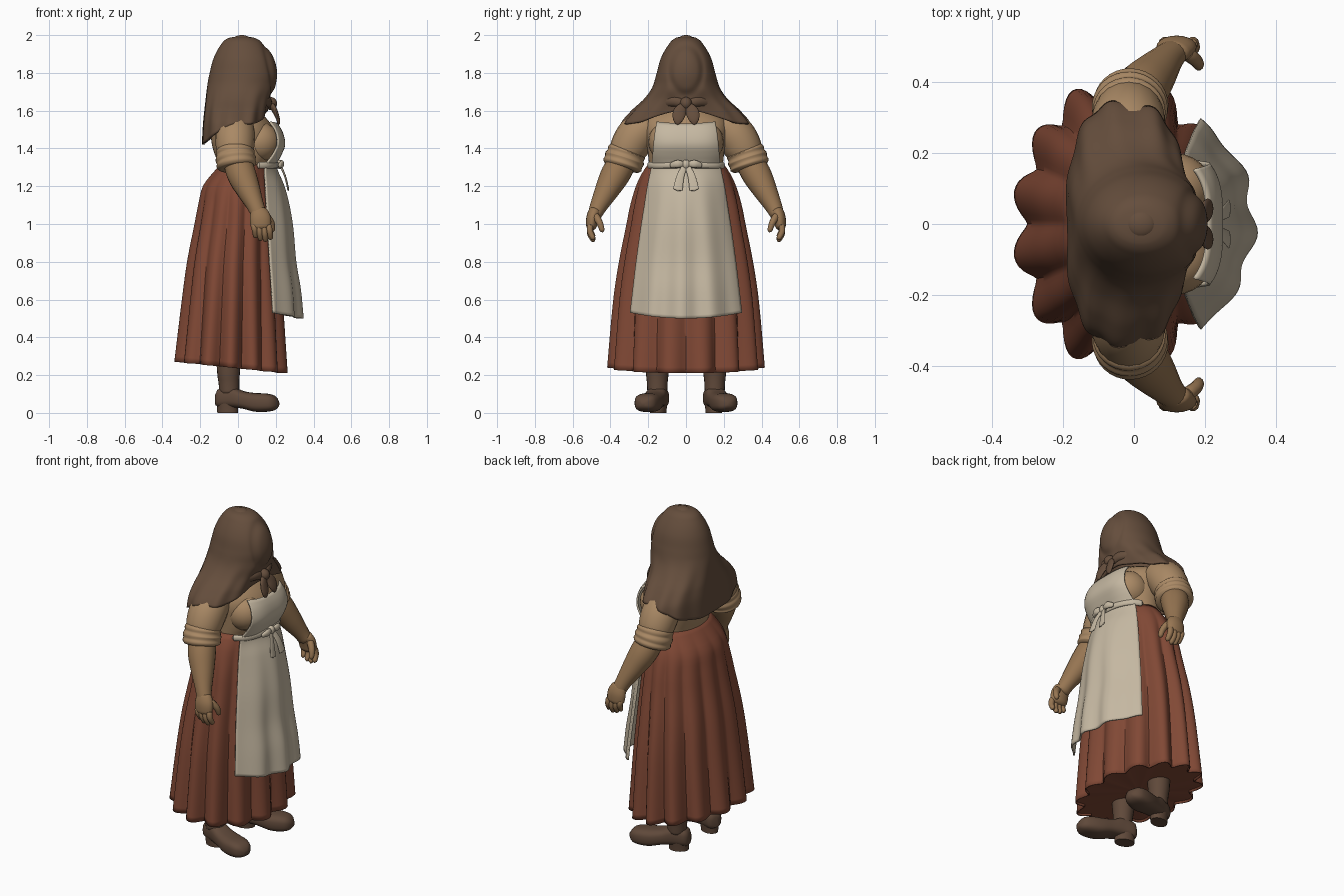
import bpy, bmesh, math
from mathutils import Vector
from math import sin, cos, pi, sqrt

if "Cube" in bpy.data.objects:
    bpy.data.objects.remove(bpy.data.objects["Cube"])


def mat(name, r, g, b):
    m = bpy.data.materials.new(name)
    m.diffuse_color = (r, g, b, 1)
    m.use_nodes = True
    m.node_tree.nodes["Principled BSDF"].inputs["Base Color"].default_value = m.diffuse_color
    return m


SCARF = mat("brown_cloth", .130, .076, .046)
BLOUSE = mat("tan_cloth", .40, .25, .13)
SKIN = mat("skin", .31, .18, .085)
SKIRT = mat("rust_cloth", .22, .066, .036)
APRON = mat("linen", .56, .48, .36)
SHOE = mat("brown_leather", .115, .066, .042)


def curve(keys):
    """Smooth (Hermite) interpolation of rows (t, a, b, ...), t ascending."""
    keys = sorted(keys)

    def slope(i, k):
        a, b = max(i - 1, 0), min(i + 1, len(keys) - 1)
        return (keys[b][k] - keys[a][k]) / (keys[b][0] - keys[a][0])

    def f(t):
        t = min(max(t, keys[0][0]), keys[-1][0])
        i = 0
        while i < len(keys) - 2 and t > keys[i + 1][0]:
            i += 1
        h = keys[i + 1][0] - keys[i][0]
        s = (t - keys[i][0]) / h
        return [(2*s**3 - 3*s*s + 1) * keys[i][k] + (3*s*s - 2*s**3) * keys[i + 1][k]
                + h * ((s**3 - 2*s*s + s) * slope(i, k) + (s**3 - s*s) * slope(i + 1, k))
                for k in range(1, len(keys[0]))]
    return f


def surface(name, m, f, nu, nv, wrap=True, caps=True, thick=0, mirror=False):
    """Grid surface from f(u, v), optionally closed, thickened or mirrored over y."""
    bm = bmesh.new()
    cols = nu if wrap else nu + 1
    rows = [[bm.verts.new(f(i / nu, j / nv)) for i in range(cols)] for j in range(nv + 1)]
    for a, b in zip(rows, rows[1:]):
        for i in range(nu):
            k = (i + 1) % cols
            bm.faces.new((a[i], a[k], b[k], b[i]))
    if wrap and caps:
        bm.faces.new(rows[0])
        bm.faces.new(rows[-1])
    bmesh.ops.remove_doubles(bm, verts=bm.verts, dist=1e-5)
    bmesh.ops.recalc_face_normals(bm, faces=bm.faces)
    me = bpy.data.meshes.new(name)
    bm.to_mesh(me)
    bm.free()
    me.materials.append(m)
    me.polygons.foreach_set("use_smooth", [True] * len(me.polygons))
    me.set_sharp_from_angle(angle=math.radians(45))
    ob = bpy.data.objects.new(name, me)
    bpy.context.collection.objects.link(ob)
    if thick:
        mod = ob.modifiers.new("thickness", "SOLIDIFY")
        mod.thickness, mod.offset = thick, 0
    if mirror:
        mod = ob.modifiers.new("mirror", "MIRROR")
        mod.use_axis = (False, True, False)
        mod.use_mirror_merge = False
    return ob


def tube(name, m, pts, ref=(1, 0, 0), rnd=.1, nu=20, nv=24, mirror=False):
    """Tube through (x, y, z, radius along ref, other radius) with rounded ends."""
    n = len(pts) - 1
    c = curve([(i / n, *(p if len(p) == 5 else p + (p[3],))) for i, p in enumerate(pts)])

    def f(u, v):
        x, y, z, ra, rb = c(v)
        d = (Vector(c(v + .02)[:3]) - Vector(c(v - .02)[:3])).normalized()
        a = Vector(ref)
        a = (a - d * a.dot(d)).normalized()
        k = 1 if not rnd else max(.02, sqrt(1 - (1 - min(1, min(v, 1 - v) / rnd))**2))
        return Vector((x, y, z)) + k * (a * ra * cos(2*pi*u) + d.cross(a) * rb * sin(2*pi*u))
    return surface(name, m, f, nu, nv, mirror=mirror)


def blob(name, m, c, r, mirror=False):
    def f(u, v):
        s = max(sin(pi * v), .001)
        return Vector((c[0] + r[0]*s*cos(2*pi*u), c[1] + r[1]*s*sin(2*pi*u), c[2] - r[2]*cos(pi*v)))
    return surface(name, m, f, 24, 14, mirror=mirror)


# Headscarf: hood flaring to a shoulder cape, with the covered face slightly recessed
hood = curve([(1.995, .03, .01, .008), (1.985, .09, -.05, .055), (1.95, .142, -.09, .092),
              (1.88, .188, -.128, .132), (1.8, .207, -.15, .155), (1.72, .195, -.165, .18),
              (1.66, .17, -.172, .222), (1.6, .155, -.178, .285), (1.53, .15, -.185, .34),
              (1.4, .15, -.192, .36)])


def scarf(u, v):
    c, s = cos(2*pi*u), sin(2*pi*u)
    hem = 1.53 + .07 * c**6 if c > 0 else 1.53 - .11 * abs(c)**1.2
    z = 1.995 - (1.995 - hem) * v**1.5
    xf, xb, w = hood(z)
    low = min(1, max(0, (1.75 - z) / .15))
    p = 1 - .2 * low
    k = 1 + .02 * low * sin(11 * pi * 2 * u + 1)
    x = (xf + xb)/2 + k * (xf - xb)/2 * math.copysign(abs(c)**p, c)
    y = k * w * math.copysign(abs(s)**p, s)
    if c > 0:
        e = sqrt((y / .088)**2 + ((z - 1.815) / .13)**2)
        x -= .009 * math.exp(-((e - 1) / .18)**2)
    return Vector((x, y, z))


surface("headscarf", SCARF, scarf, 144, 56, thick=0, caps=False).modifiers.new("thickness", "SOLIDIFY").thickness = .01
blob("scarf_crown", SCARF, (.02, 0, 1.978), (.045, .04, .022))
blob("scarf_knot", SCARF, (.172, 0, 1.638), (.035, .032, .034))
tube("scarf_tail", SCARF, [(.175, .005, 1.635, .014, .018), (.197, .032, 1.595, .013, .034),
                           (.212, .042, 1.555, .01, .028), (.216, .044, 1.525, .006, .008)], mirror=True)
tube("scarf_gather", SCARF, [(.165, .01, 1.635, .016, .022), (.15, .07, 1.65, .022, .028),
                             (.10, .16, 1.64, .018, .028)], ref=(1, .3, 0), mirror=True)

# Torso and bust
body = curve([(1.2, .13, -.1, .19), (1.3, .155, -.095, .195), (1.36, .19, -.12, .2),
              (1.43, .2, -.14, .21), (1.5, .19, -.14, .22), (1.56, .15, -.12, .2), (1.64, .06, -.06, .06)])


def torso(u, v):
    z = 1.2 + .44 * v
    xf, xb, w = body(z)
    return Vector(((xf + xb)/2 + (xf - xb)/2*cos(2*pi*u), w*sin(2*pi*u), z))


surface("blouse", BLOUSE, torso, 48, 20)
blob("bust", BLOUSE, (.11, .1, 1.435), (.11, .1, .105), mirror=True)

# Sleeves with soft rolled cuffs
tube("sleeve", BLOUSE, [(-.01, .17, 1.54, .09), (-.015, .25, 1.48, .105),
                        (-.015, .298, 1.41, .102), (-.01, .325, 1.34, .085)], mirror=True)
tube("rolled_cuff", BLOUSE, [(-.014, .307, 1.398, .088), (-.014, .313, 1.382, .102), (-.013, .319, 1.364, .1),
                             (-.012, .325, 1.346, .107), (-.01, .331, 1.328, .103), (-.008, .337, 1.31, .105),
                             (-.006, .342, 1.293, .088)], rnd=.05, nv=36, nu=32, mirror=True)

# Forearms and hands
tube("forearm", SKIN, [(-.01, .325, 1.35, .075), (.02, .375, 1.26, .077), (.055, .418, 1.18, .064),
                       (.095, .465, 1.09, .045), (.118, .49, 1.03, .042, .034)], mirror=True)
tube("palm", SKIN, [(.105, .475, 1.085, .04, .033), (.118, .495, 1.03, .056, .033),
                    (.122, .503, .965, .052, .025)], rnd=.2, mirror=True)
for i in range(4):
    x, dz = .083 + .026 * i, (.015, 0, -.005, .005)[i]
    tube("finger_%d" % i, SKIN, [(x, .505, 1.0, .017), (x + .006, .508, .955 + dz, .0165),
         (x + .012, .486, .91 + dz, .013)], rnd=.15, nu=10, nv=12, mirror=True)
tube("thumb", SKIN, [(.145, .482, 1.05, .021), (.176, .457, 1.005, .018), (.183, .44, .955, .013)],
     rnd=.15, nu=10, nv=12, mirror=True)

# Pleated skirt: rounded lobes with narrow valleys, closed underneath
bell = curve([(1.32, .15, -.085, .195), (1.26, .172, -.14, .235), (1.2, .185, -.186, .262),
              (1.1, .2, -.212, .292), (1.0, .21, -.232, .312), (.8, .225, -.272, .352),
              (.6, .24, -.3, .382), (.2, .268, -.35, .418)])


def skirt(u, v):
    th = 2*pi*u
    z = 1.32 - (1.32 - (.24 - .03 * cos(th))) * v
    xf, xb, w = bell(z)
    k = 1 - (.05 + .13 * v) * min(1, v * 5) * (1.02 - sqrt(sin(7*th)**2 + .04))
    return Vector(((xf + xb)/2 + k*(xf - xb)/2*cos(th), k*w*sin(th), z))


def underside(u, v):
    hub = Vector((-.035, 0, .25))
    return hub + (skirt(u, .988) - hub) * max(v, .001)


surface("pleated_skirt", SKIRT, skirt, 168, 36, caps=False, thick=.006)
surface("skirt_underside", SKIRT, underside, 168, 6, caps=False)

# Apron: bib and skirt panel, rows are z, centre x, edge x, half width
panel = curve([(1.545, .195, .165, .152), (1.49, .23, .2, .162), (1.42, .245, .208, .17), (1.36, .222, .18, .175),
               (1.31, .2, .145, .18), (1.2, .24, .145, .202), (1.1, .265, .15, .218), (.98, .283, .158, .237),
               (.8, .296, .168, .262), (.65, .318, .178, .28), (.5, .33, .186, .297)])


def apron(u, v):
    a = 2*u - 1
    z = 1.54 - (1.04 - .03 * a * a) * v - .01 * (1 - a*a) * (1 - v)**12
    xc, xe, w = panel(z)
    x = xe + (xc - xe) * (1 - abs(a)**(3.5 if z > 1.31 else 2.2))
    x += .014 * max(0, v - .25) * cos(a * 11 + 1) * (1 - a**4) * 1.3
    return Vector((x, a * w, z))


surface("apron", APRON, apron, 48, 60, wrap=False, thick=.01)
tube("apron_waistband", APRON, [(.10, -.2, 1.31, .012, .018), (.16, -.165, 1.312, .01, .018),
     (.198, -.09, 1.313, .01, .018), (.206, 0, 1.313, .01, .018), (.198, .09, 1.313, .01, .018),
     (.16, .165, 1.312, .01, .018), (.10, .2, 1.31, .012, .018)], rnd=.03, nv=40)
blob("bow_knot", APRON, (.222, 0, 1.315), (.02, .023, .025))
tube("bow_loop", APRON, [(.222, .005, 1.315, .008, .012), (.232, .045, 1.318, .012, .02),
                         (.218, .085, 1.308, .008, .012)], mirror=True)
tube("bow_tail", APRON, [(.225, .006, 1.31, .005, .014), (.25, .03, 1.25, .005, .02),
                         (.268, .045, 1.175, .005, .026)], rnd=.03, mirror=True)

# Legs and clogs with heels, toes turned out
tube("leg", SHOE, [(-.045, .152, .09, .052), (-.048, .152, .16, .055), (-.05, .152, .21, .06),
                   (-.05, .15, .3, .066)], mirror=True)
last = curve([(-.06, .026, .04, .1), (-.045, .045, .03, .125), (.03, .055, .028, .138), (.09, .06, .022, .115),
              (.16, .067, .006, .105), (.22, .064, .006, .102), (.265, .047, .016, .088), (.285, .014, .035, .06)])


def shoe(u, v):
    s = -.06 + .345 * v
    w, z0, z1 = last(s)
    c, d = cos(2*pi*u), sin(2*pi*u)
    c, d = math.copysign(abs(c)**.7, c), math.copysign(abs(d)**.7, d)
    t = math.radians(17)
    return Vector((-.058 + s*cos(t) - w*c*sin(t), .145 + s*sin(t) + w*c*cos(t), (z0 + z1)/2 + (z1 - z0)/2*d))


surface("clog", SHOE, shoe, 28, 26, mirror=True)
tube("clog_heel", SHOE, [(-.055, .147, .0, .056, .042), (-.055, .147, .025, .057, .044),
                         (-.055, .147, .06, .06, .048)], ref=(.956, .292, 0), rnd=0, nv=4, mirror=True)
